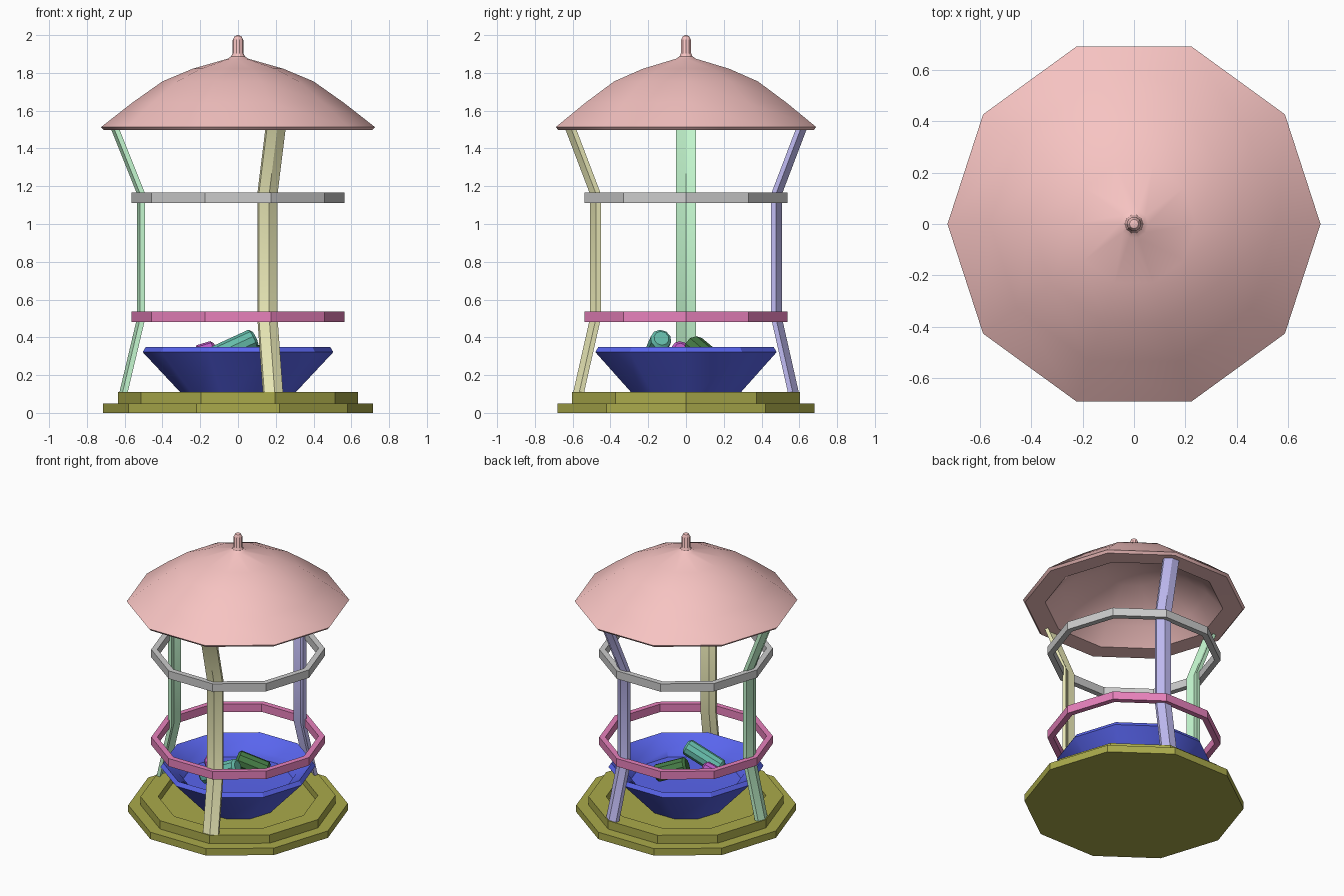
import bpy, bmesh, math
from mathutils import Vector

if "Cube" in bpy.data.objects:
    bpy.data.objects.remove(bpy.data.objects["Cube"])

N = 10  # everything is ten-sided


def finish(name, bm, color):
    bmesh.ops.recalc_face_normals(bm, faces=bm.faces)
    me = bpy.data.meshes.new(name)
    bm.to_mesh(me)
    bm.free()
    ob = bpy.data.objects.new(name, me)
    bpy.context.collection.objects.link(ob)
    if color:
        mat = bpy.data.materials.new(name + "_color")
        mat.diffuse_color = (*color, 1)
        mat.use_nodes = True
        mat.node_tree.nodes["Principled BSDF"].inputs["Base Color"].default_value = mat.diffuse_color
        me.materials.append(mat)
    bpy.ops.object.select_all(action='DESELECT')
    ob.select_set(True)
    bpy.context.view_layer.objects.active = ob
    bpy.ops.object.shade_smooth_by_angle(angle=math.radians(30))
    return ob


def lathe(name, profile, color, closed=False):
    """Revolve (radius, z) points around z in N steps."""
    bm = bmesh.new()
    rings = []
    for r, z in profile:
        if r == 0:
            rings.append([bm.verts.new((0, 0, z))] * N)
        else:
            rings.append([bm.verts.new((r * math.cos(k * math.tau / N),
                                        r * math.sin(k * math.tau / N), z)) for k in range(N)])
    pairs = list(zip(rings, rings[1:]))
    if closed:
        pairs.append((rings[-1], rings[0]))
    for a, b in pairs:
        for k in range(N):
            j = (k + 1) % N
            loop = list(dict.fromkeys([a[k], a[j], b[j], b[k]]))
            if len(loop) > 2:
                bm.faces.new(loop)
    return finish(name, bm, color)


def post(name, angle, color):
    """Bent post whose section follows a corner of the decagon."""
    path = [(0.63, 0.10), (0.535, 0.50), (0.535, 1.16), (0.675, 1.51)]
    hw, t, drop = 0.052, 0.027, 0.052 * math.tan(math.radians(18))
    section = [(-drop, -hw), (0, 0), (-drop, hw), (-drop - t, hw), (-t, 0), (-drop - t, -hw)]
    c, s = math.cos(angle), math.sin(angle)
    bm = bmesh.new()
    rings = [[bm.verts.new(((r + u) * c - v * s, (r + u) * s + v * c, z)) for u, v in section]
             for r, z in path]
    for a, b in zip(rings, rings[1:]):
        for k in range(6):
            j = (k + 1) % 6
            bm.faces.new([a[k], a[j], b[j], b[k]])
    for r in (rings[0], rings[-1]):
        bm.faces.new([r[0], r[1], r[4], r[5]])
        bm.faces.new([r[1], r[2], r[3], r[4]])
    return finish(name, bm, color)


def chunk(name, start, end, radius, color):
    """Food piece: bevelled cylinder between two points."""
    start, end = Vector(start), Vector(end)
    d = end - start
    bm = bmesh.new()
    bmesh.ops.create_cone(bm, cap_ends=True, segments=N, radius1=radius, radius2=radius, depth=d.length)
    caps = [e for e in bm.edges if any(len(f.verts) > 4 for f in e.link_faces)]
    bmesh.ops.bevel(bm, geom=caps, offset=0.015, segments=1, affect='EDGES')
    ob = finish(name, bm, color)
    ob.location = (start + end) / 2
    ob.rotation_euler = d.to_track_quat('Z', 'Y').to_euler()


# Stepped base with recessed floor
lathe("base", [(0, 0), (0.715, 0), (0.715, 0.05), (0.635, 0.05), (0.635, 0.11),
               (0.52, 0.11), (0.52, 0.06), (0, 0.06)], (0.4, 0.4, 0.07))

# Food bowl
lathe("bowl", [(0, 0.05), (0.25, 0.05), (0.505, 0.322), (0.487, 0.35), (0.38, 0.27),
               (0.36, 0.23), (0, 0.22)], (0.1, 0.13, 0.85))

# Domed roof with finial and hollow underside
lathe("roof", [(0, 2.0), (0.018, 1.994), (0.028, 1.975), (0.028, 1.905), (0.036, 1.888),
               (0.055, 1.875), (0.24, 1.822), (0.40, 1.755), (0.56, 1.642), (0.725, 1.513),
               (0.71, 1.497), (0.58, 1.50), (0.48, 1.61), (0.36, 1.69), (0.20, 1.76), (0, 1.80)],
      (0.93, 0.55, 0.54))

# Hoops around the posts
for name, z, color in (("lower_hoop", 0.48, (0.8, 0.22, 0.5)), ("upper_hoop", 1.11, None)):
    lathe(name, [(0.565, z), (0.565, z + 0.057), (0.525, z + 0.057), (0.525, z)], color, closed=True)

# Three posts
post("left_post", math.pi, (0.55, 0.93, 0.62))
post("front_post", math.radians(-72), (0.87, 0.86, 0.5))
post("back_post", math.radians(72), (0.53, 0.5, 0.9))

# Food pieces in the bowl
chunk("teal_food", (0.09, -0.13, 0.395), (-0.16, -0.18, 0.28), 0.056, (0.13, 0.5, 0.4))
chunk("dark_food", (-0.04, 0.04, 0.355), (0.15, 0.13, 0.28), 0.06, (0.06, 0.2, 0.06))
chunk("purple_food", (-0.22, -0.04, 0.31), (-0.12, -0.03, 0.34), 0.046, (0.5, 0.1, 0.55))
